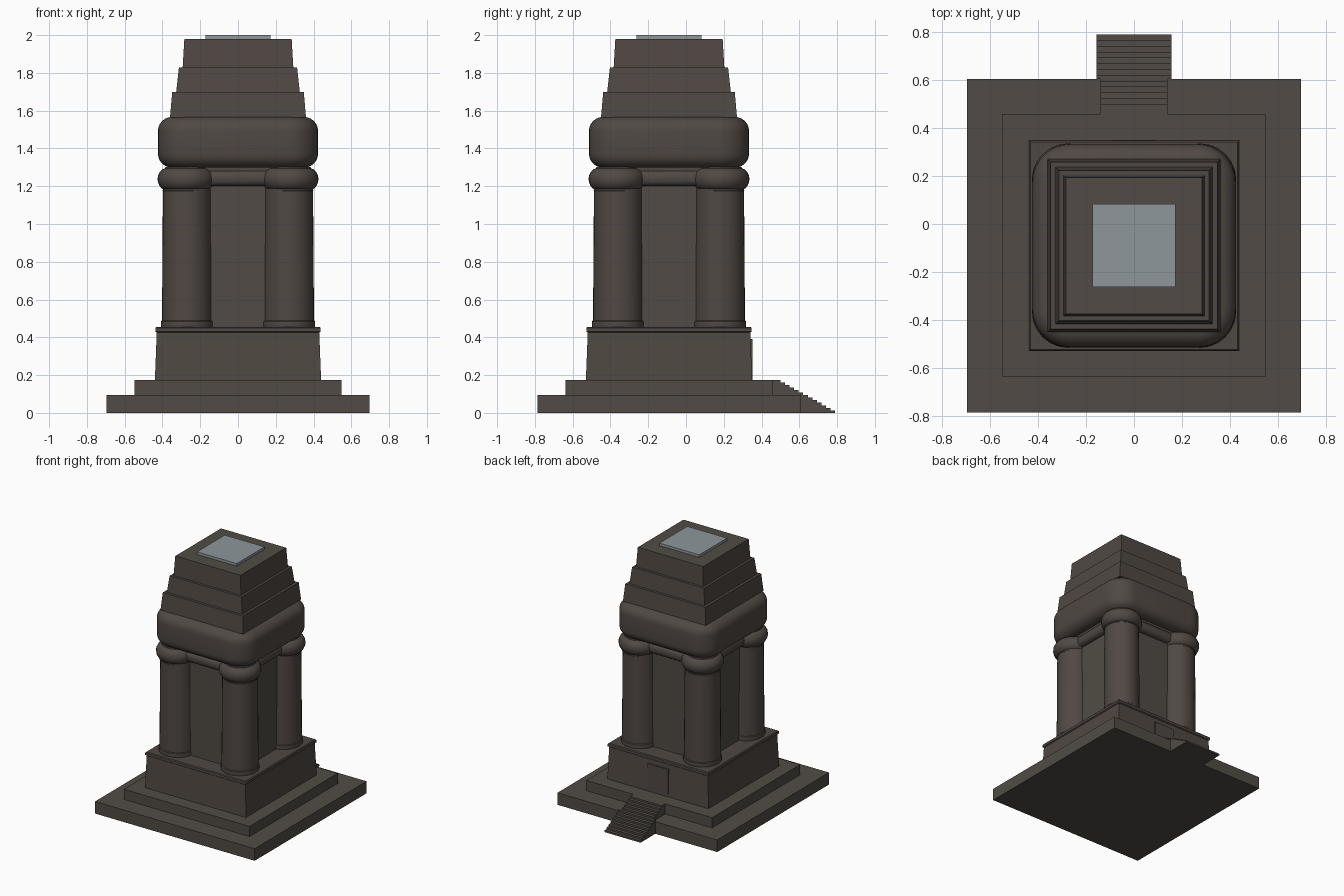
import bpy, bmesh, math

if "Cube" in bpy.data.objects:
    bpy.data.objects.remove(bpy.data.objects["Cube"])

CY = -0.09  # tower axis in y


def material(name, rgb):
    m = bpy.data.materials.new(name)
    m.use_nodes = True
    m.diffuse_color = (*rgb, 1)
    bsdf = m.node_tree.nodes["Principled BSDF"]
    bsdf.inputs["Base Color"].default_value = (*rgb, 1)
    bsdf.inputs["Roughness"].default_value = 0.8
    return m


STONE = material("brown stone", (0.080, 0.065, 0.056))
PALE = material("olive stone", (0.082, 0.071, 0.058))
GLASS = material("grey blue glass", (0.27, 0.31, 0.33))


def finish(name, bm, mat, smooth=False):
    bmesh.ops.recalc_face_normals(bm, faces=bm.faces)
    me = bpy.data.meshes.new(name)
    bm.to_mesh(me)
    bm.free()
    ob = bpy.data.objects.new(name, me)
    bpy.context.collection.objects.link(ob)
    me.materials.append(mat)
    if smooth:
        bpy.ops.object.select_all(action='DESELECT')
        ob.select_set(True)
        bpy.context.view_layer.objects.active = ob
        bpy.ops.object.shade_smooth_by_angle(angle=math.radians(35))
    return ob


def loft(name, loops, mat, smooth=False):
    """Skin a stack of equal-length point loops and cap both ends."""
    bm = bmesh.new()
    rows = [[bm.verts.new(p) for p in loop] for loop in loops]
    n = len(rows[0])
    for a, b in zip(rows, rows[1:]):
        for i in range(n):
            j = (i + 1) % n
            bm.faces.new((a[i], a[j], b[j], b[i]))
    bm.faces.new(rows[0][::-1])
    bm.faces.new(rows[-1])
    return finish(name, bm, mat, smooth)


def square(z, half, radius=0, seg=0):
    """Square loop round the tower axis, with optional rounded corners."""
    pts = []
    for q, (sx, sy) in enumerate(((1, 1), (-1, 1), (-1, -1), (1, -1))):
        for k in range(seg + 1):
            a = math.pi / 2 * (q + (k / seg if seg else 0))
            c = half - radius
            pts.append((sx * c + radius * math.cos(a),
                        CY + sy * c + radius * math.sin(a), z))
    return pts


def tier(name, z0, z1, h0, h1, mat=STONE):
    return loft(name, [square(z0, h0), square(z1, h1)], mat)


def cushion(name, z0, z1, half, bulge, corner, seg, steps=6):
    """Rounded square block with bulging top and bottom edges."""
    loops = []
    for zc, lo in ((z0 + bulge, -90), (z1 - bulge, 0)):
        for k in range(steps + 1):
            a = math.radians(lo + 90 * k / steps)
            inset = bulge * (1 - math.cos(a))
            loops.append(square(zc + bulge * math.sin(a), half - inset,
                                max(corner - inset, 0.01), seg))
    return loft(name, loops, STONE, True)


def turned(name, x, y, profile, n):
    loops = [[(x + r * math.cos(math.tau * i / n),
               y + r * math.sin(math.tau * i / n), z) for i in range(n)]
             for r, z in profile]
    return loft(name, loops, STONE, True)


def box(name, x, y0, y1, z0, z1, mat):
    return loft(name, [[(-x, y0, z), (x, y0, z), (x, y1, z), (-x, y1, z)]
                       for z in (z0, z1)], mat)


# Stepped ground platforms and pedestal
tier("lower_platform", 0, 0.095, 0.695, 0.695, PALE)
tier("upper_platform", 0.095, 0.175, 0.548, 0.548, PALE)
tier("pedestal", 0.175, 0.43, 0.44, 0.43)
loft("pedestal_cornice", [square(0.425, 0.43), square(0.431, 0.438),
                          square(0.45, 0.438), square(0.456, 0.432)], STONE)

# Door panel on the back of the pedestal
box("back_door", 0.09, 0.3, 0.351, 0.175, 0.39, STONE)

# Back stairway as one stepped side profile
STEPS = 13


def stairway(name, half, y_from, y_to):
    run, rise = (0.79 - 0.475) / STEPS, 0.175 / STEPS
    for i in range(STEPS):
        y1 = 0.475 + run * (i + 1)
        y0 = max(y1 - run, y_from)
        if i == 0:
            y0 = y_from
        y1 = min(y1, y_to)
        if y1 > y0:
            box(f"{name}_{i + 1}", half, y0, y1, 0, 0.175 - rise * i, PALE)


stairway("inner_step", 0.14, 0.45, 0.605)
stairway("outer_step", 0.157, 0.605, 0.79)

# Inner core and the beam at its head
tier("core", 0.455, 1.30, 0.30, 0.30, PALE)
cushion("core_beam", 1.2, 1.285, 0.345, 0.035, 0.04, 3, 4)
tier("beam_cap", 1.28, 1.302, 0.33, 0.33)

# Corner columns with base rings and cushion capitals
capital = [(0.127, 1.175)]
for k in range(9):
    a = math.radians(-80 + 160 * k / 8)
    capital.append((0.105 + 0.047 * math.cos(a), 1.238 + 0.058 * math.sin(a)))
capital.append((0.11, 1.302))
shaft = [(0.137, 0.455), (0.139, 0.47), (0.137, 0.485),
         (0.132, 0.49), (0.130, 0.85), (0.127, 1.2)]
for sx, side in ((1, "left"), (-1, "right")):
    for sy, end in ((-1, "front"), (1, "back")):
        turned(f"{end}_{side}_column", sx * 0.27, CY + sy * 0.27, shaft, 32)
        turned(f"{end}_{side}_capital", sx * 0.274, CY + sy * 0.274, capital, 24)

# Swollen block above the columns
cushion("swollen_block", 1.298, 1.567, 0.424, 0.075, 0.16, 8)

# Stepped crown and skylight
tier("crown_lower", 1.565, 1.70, 0.36, 0.348)
tier("crown_middle", 1.70, 1.828, 0.327, 0.313)
crown = tier("crown_upper", 1.828, 1.98, 0.293, 0.284)
crown.data.materials.append(PALE)
for f in crown.data.polygons:
    f.material_index = int(f.normal.z > 0.9)
tier("skylight", 1.975, 2.0, 0.173, 0.173, GLASS)
